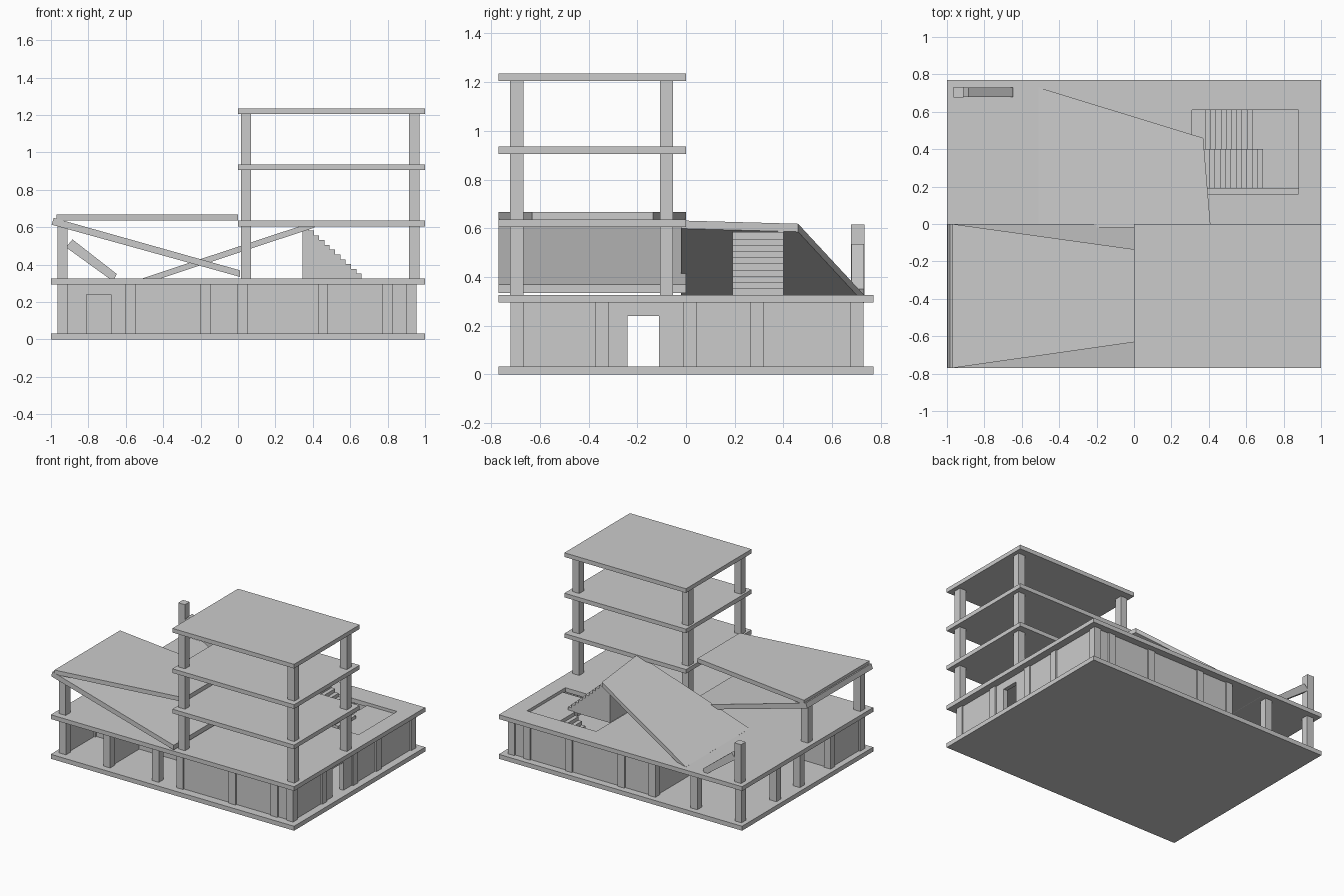
import bpy, bmesh

if "Cube" in bpy.data.objects:
    bpy.data.objects.remove(bpy.data.objects["Cube"])


def finish(name, bm):
    bmesh.ops.recalc_face_normals(bm, faces=bm.faces)
    me = bpy.data.meshes.new(name)
    bm.to_mesh(me)
    bm.free()
    ob = bpy.data.objects.new(name, me)
    bpy.context.collection.objects.link(ob)
    return ob


def prism(name, lower, upper):
    """Solid between two matching outlines."""
    bm = bmesh.new()
    a = [bm.verts.new(p) for p in lower]
    b = [bm.verts.new(p) for p in upper]
    bm.faces.new(a)
    bm.faces.new(b)
    n = len(a)
    for i in range(n):
        j = (i + 1) % n
        bm.faces.new((a[i], a[j], b[j], b[i]))
    return finish(name, bm)


def box(name, x0, x1, y0, y1, z0, z1):
    c = [(x0, y0), (x1, y0), (x1, y1), (x0, y1)]
    return prism(name, [(x, y, z0) for x, y in c], [(x, y, z1) for x, y in c])


def side_profile(name, pts, y0, y1):
    """Extrude an x-z outline along y."""
    return prism(name, [(x, y0, z) for x, z in pts], [(x, y1, z) for x, z in pts])


def column(name, x, y, z0, z1, r=0.0275):
    return box(name, x - r, x + r, y - r, y + r, z0, z1)


G0, G1, F1 = 0.033, 0.295, 0.327   # ground floor top, ceiling, first floor top

# Base and first floor slab with stairwell opening
box("base_slab", -1, 1, -0.77, 0.77, 0, G0)
floor = box("first_floor_slab", -1, 1, -0.77, 0.77, G1, F1)
cut = box("stairwell_cutter", 0.31, 0.88, 0.16, 0.61, 0.2, 0.4)
cut.hide_render = True
cut.hide_set(True)
mod = floor.modifiers.new("stairwell", "BOOLEAN")
mod.object = cut
mod.operation = "DIFFERENCE"
mod.solver = "EXACT"

# Ground floor columns
for x in (-0.938, -0.575, -0.175, 0.025, 0.455, 0.80, 0.928):
    column("ground_front_column", x, -0.692, G0, G1)
for x in (-0.938, -0.575, -0.23, 0.025, 0.455, 0.80, 0.928):
    column("ground_back_column", x, 0.70, G0, G1)
for x in (-0.938, 0.928):
    for y in (-0.345, 0.015, 0.29):
        column("ground_side_column", x, y, G0, G1)


# Ground floor walls
def wall_x(name, x0, x1, y, t=0.016):
    box(name, x0, x1, y - t, y + t, G0, G1)


def wall_y(name, x, y0, y1, t=0.016):
    box(name, x - t, x + t, y0, y1, G0, G1)


wall_x("front_wall", 0.025, 0.928, -0.692)
wall_x("back_wall", -0.23, 0.928, 0.70)
wall_y("right_wall_front", 0.928, -0.692, -0.24)
wall_y("right_wall_back", 0.928, -0.11, 0.70)
box("right_door_lintel", 0.912, 0.944, -0.24, -0.11, 0.24, G1)
wall_y("left_wall", -0.938, -0.692, -0.345)
wall_y("room_divider", -0.575, -0.692, -0.345)
wall_y("hall_wall", 0.025, -0.692, -0.345)
wall_y("back_hall_wall", -0.23, 0.015, 0.70)
wall_x("inner_wall_left", -0.938, -0.81, -0.345)
wall_x("inner_wall_right", -0.68, 0.025, -0.345)
box("inner_door_lintel", -0.81, -0.68, -0.361, -0.329, 0.24, G1)
box("inner_door", -0.81, -0.68, -0.340, -0.330, G0, 0.24)

# Tower: floor slabs and four tall columns
for z in (0.605, 0.905, 1.205):
    box("tower_slab", 0, 1, -0.77, 0, z, z + 0.031)
for x in (0.043, 0.942):
    for y in (-0.695, -0.08):
        column("tower_column", x, y, F1, 1.205)

# Left pavilion: posts, level tapered roof and sloping slab
for y in (-0.695, -0.08, 0.705):
    column("left_post", -0.938, y, F1, 0.615)
roof = [(-0.97, -0.77), (0, -0.632), (0, -0.135), (-0.97, 0)]
prism("tapered_roof", [(x, y, 0.635) for x, y in roof], [(x, y, 0.667) for x, y in roof])
side_profile("sloping_slab", [(-0.997, 0.614), (-0.985, 0.65), (0.01, 0.37), (0.01, 0.335)], -0.77, 0)

# Leaning beam beside the back post
side_profile("leaning_beam", [(-0.92, 0.493), (-0.69, F1), (-0.66, F1), (-0.648, 0.35), (-0.885, 0.535)], 0.68, 0.73)

# Big ramp plate leaning on the tower
ramp = [(0.41, -0.02), (0.37, 0.46), (-0.51, 0.73), (-0.51, -0.02)]


def ramp_z(x):
    return 0.496 + 0.331 * x


prism("ramp_plate", [(x, y, ramp_z(x) - 0.033) for x, y in ramp],
      [(x, y, ramp_z(x)) for x, y in ramp])

# Upper stair flight, climbing towards -x
N = 11
pts = [(0.69, 0.30)]
for i in range(N):
    x = 0.69 - i * 0.0285
    z = F1 + i * 0.0255
    pts += [(x, z), (x - 0.0285, z)]
pts += [(0.376, 0.59), (0.345, 0.59), (0.345, 0.30)]
side_profile("upper_stairs", pts, 0.19, 0.40)

# Lower flight from the ground up to the landing
pts = [(0.66, G0), (0.38, G0)]
for i in range(10):
    x = 0.38 + i * 0.028
    z = G0 + (i + 1) * 0.0272
    pts += [(x, z), (x + 0.028, z)]
side_profile("lower_stairs", pts, 0.40, 0.61)
box("stair_landing", 0.66, 0.88, 0.19, 0.61, 0.275, 0.305)
